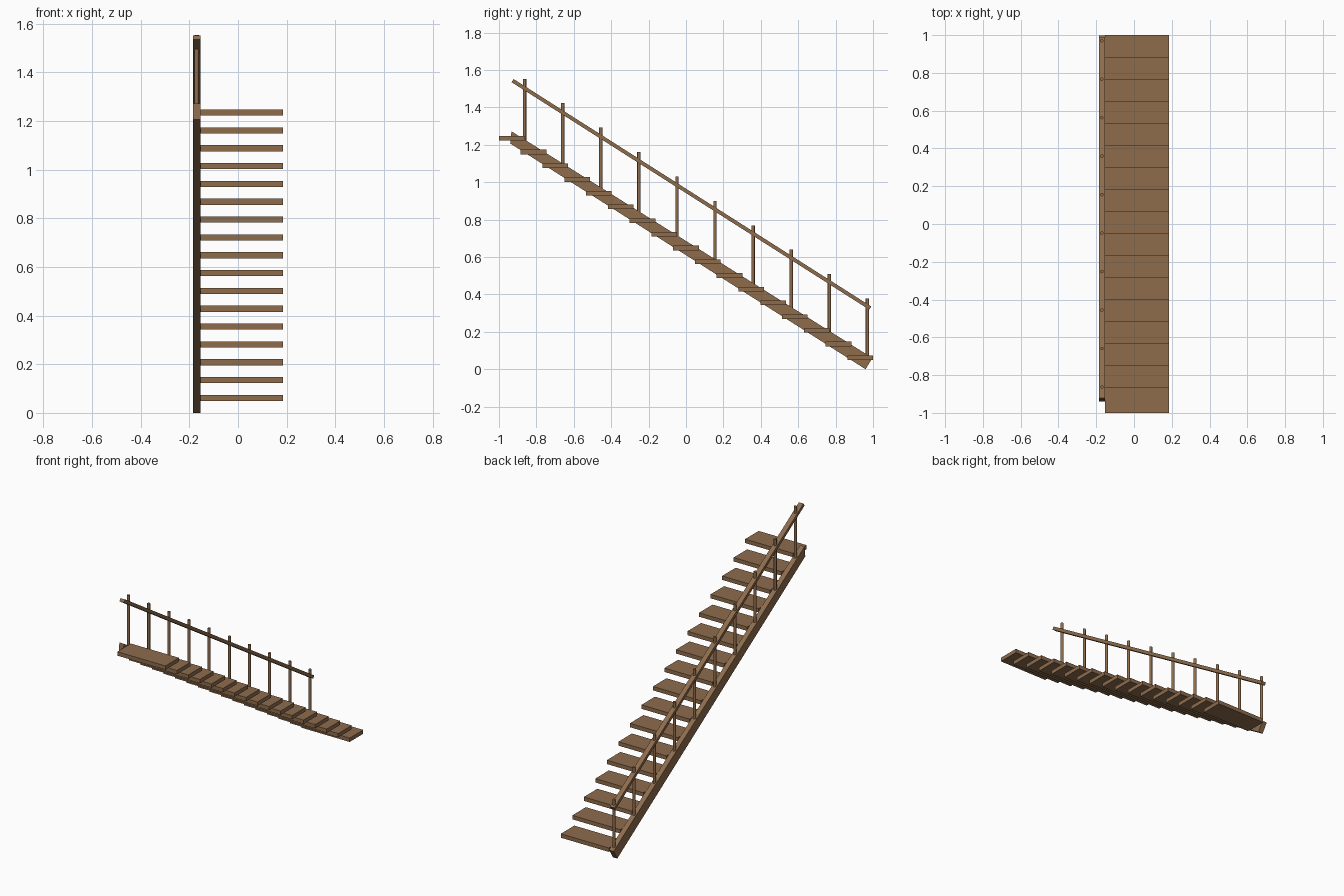
import bpy, bmesh, math
from mathutils import Vector

if "Cube" in bpy.data.objects:
    bpy.data.objects.remove(bpy.data.objects["Cube"], do_unlink=True)

# One brown wood for everything
wood = bpy.data.materials.new("brown_wood")
wood.use_nodes = True
colour = (0.27, 0.15, 0.073, 1)
wood.diffuse_color = colour
wood.node_tree.nodes["Principled BSDF"].inputs["Base Color"].default_value = colour


def finish(name, bm):
    bmesh.ops.recalc_face_normals(bm, faces=bm.faces)
    mesh = bpy.data.meshes.new(name)
    bm.to_mesh(mesh)
    bm.free()
    mesh.materials.append(wood)
    obj = bpy.data.objects.new(name, mesh)
    bpy.context.collection.objects.link(obj)
    return obj


def board(name, profile, x0, x1):
    """Extrude a side profile of (y, z) points from x0 to x1."""
    bm = bmesh.new()
    face = bm.faces.new([bm.verts.new((x0, y, z)) for y, z in profile])
    new = bmesh.ops.extrude_face_region(bm, geom=[face])["geom"]
    verts = [v for v in new if isinstance(v, bmesh.types.BMVert)]
    bmesh.ops.translate(bm, verts=verts, vec=(x1 - x0, 0, 0))
    return finish(name, bm)


SIDE, INNER = -0.186, -0.154
RAIL_X = (SIDE + INNER) / 2

# Treads, from the top step down
TREADS, DEPTH, THICK = 17, 0.137, 0.025
run, rise = (2 - DEPTH) / (TREADS - 1), 1.173 / (TREADS - 1)
for i in range(TREADS):
    y, z = -1 + i * run, 1.247 - i * rise
    board(f"tread_{i + 1}",
          [(y, z), (y + DEPTH, z), (y + DEPTH, z - THICK), (y, z - THICK)],
          INNER, -SIDE)

# Sloping side board
board("stringer", [(-0.933, 1.272), (0.997, 0.06), (0.96, 0), (-0.94, 1.207)], SIDE, INNER)

# Handrail, square cut at both ends
top, bottom = Vector((-0.927, 1.543)), Vector((0.985, 0.327))
along = (bottom - top).normalized()
half = Vector((-along.y, along.x)) * 0.01
board("handrail", [top + half, bottom + half, bottom - half, top - half], SIDE, INNER)

# Round posts, standing in the side board and passing through the handrail
POSTS = 10
for i in range(POSTS):
    t = i / (POSTS - 1)
    y = -0.863 + t * 1.833
    z_top = 1.553 - t * 1.175
    z_foot = 1.19 - t * 1.155
    bm = bmesh.new()
    bmesh.ops.create_cone(bm, cap_ends=True, segments=12, radius1=0.009,
                          radius2=0.009, depth=z_top - z_foot)
    bmesh.ops.translate(bm, verts=bm.verts, vec=(RAIL_X, y, (z_top + z_foot) / 2))
    post = finish(f"post_{i + 1}", bm)
    for p in post.data.polygons:
        p.use_smooth = len(p.vertices) == 4
